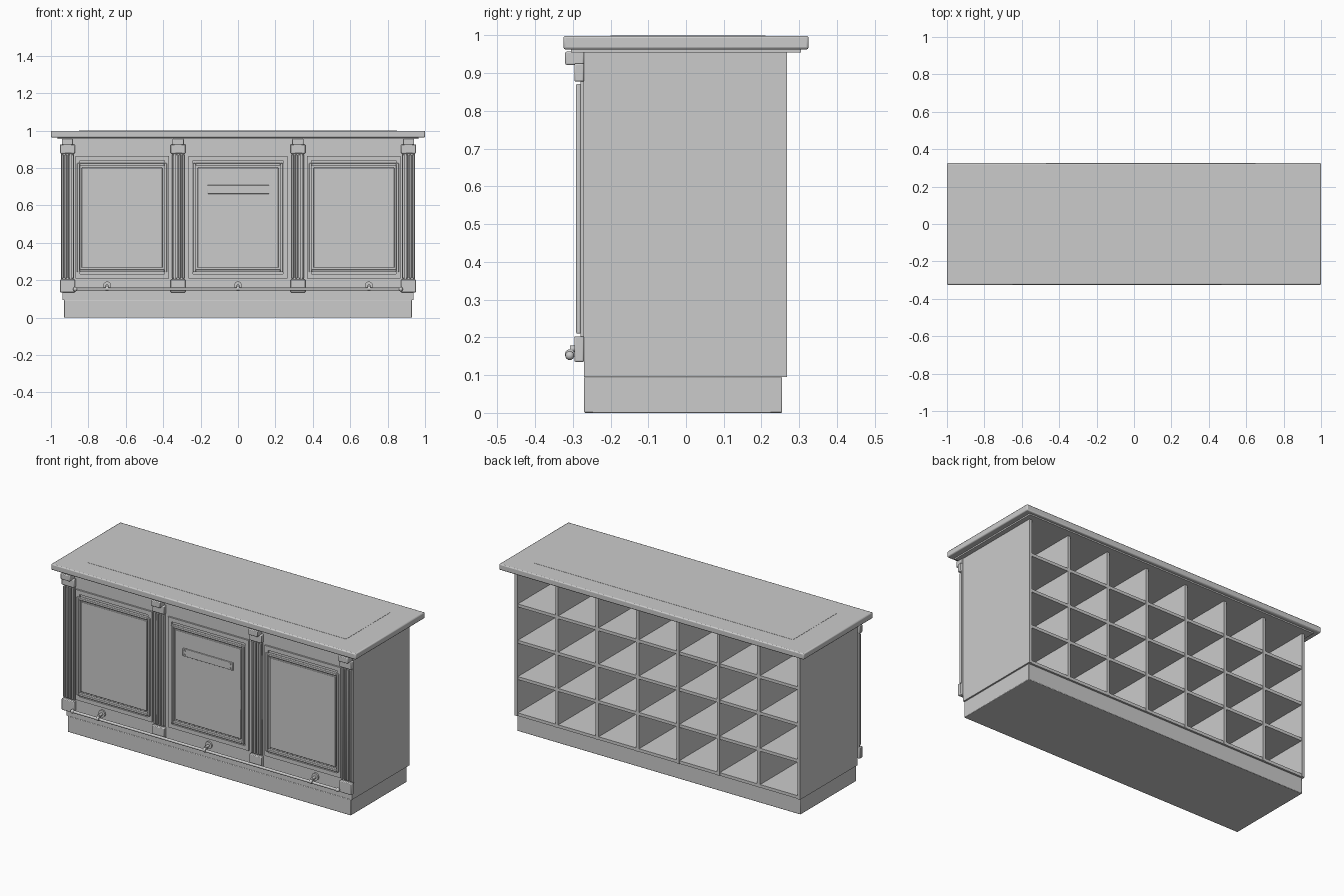
import bpy
import math

cube = bpy.data.objects.get("Cube")
if cube:
    bpy.data.objects.remove(cube, do_unlink=True)

grey = bpy.data.materials.new("painted_grey")
grey.use_nodes = True
grey.diffuse_color = (0.6, 0.6, 0.6, 1)
grey.node_tree.nodes["Principled BSDF"].inputs["Base Color"].default_value = (0.6, 0.6, 0.6, 1)


def box(name, x, y, z, bevel=0.0):
    """Box from (min, max) pairs, with optional rounded edges."""
    spans = (x, y, z)
    bpy.ops.mesh.primitive_cube_add(size=1, location=[(a + b) / 2 for a, b in spans])
    ob = bpy.context.object
    ob.name = name
    ob.scale = [b - a for a, b in spans]
    bpy.ops.object.transform_apply(location=False, rotation=False, scale=True)
    ob.data.materials.append(grey)
    if bevel:
        mod = ob.modifiers.new("Rounded", "BEVEL")
        mod.width = bevel
        mod.segments = 2
        bpy.ops.object.shade_smooth_by_angle()
    return ob


def rod(name, centre, radius, length, axis, sides=20):
    turn = {"x": (0, math.pi / 2, 0), "y": (math.pi / 2, 0, 0)}[axis]
    bpy.ops.mesh.primitive_cylinder_add(vertices=sides, radius=radius, depth=length,
                                        location=centre, rotation=turn)
    ob = bpy.context.object
    ob.name = name
    ob.data.materials.append(grey)
    bpy.ops.object.shade_smooth_by_angle()
    return ob


def frame(name, x, z, width, y, bevel=0.0):
    """Rectangular frame made of two stiles and two rails."""
    for side, span in (("left", (x[1] - width, x[1])), ("right", (x[0], x[0] + width))):
        box(f"{name}_{side}_stile", span, y, z, bevel)
    inner = (x[0] + width, x[1] - width)
    box(f"{name}_top_rail", inner, y, (z[1] - width, z[1]), bevel)
    box(f"{name}_bottom_rail", inner, y, (z[0], z[0] + width), bevel)


HALF = 0.937
FRONT, BACK = -0.27, 0.268
LOW, HIGH = 0.095, 0.957
T = 0.018

# Plinth and worktop
box("plinth", (-0.93, 0.93), (FRONT, 0.255), (0, LOW), 0.003)
box("worktop", (-1, 1), (-0.325, 0.325), (0.963, 0.999), 0.006)
box("worktop_moulding", (-0.965, 0.965), (-0.305, 0.305), (0.955, 0.964))
box("worktop_inlay", (-0.85, 0.85), (-0.2, 0.21), (0.998, 1.0))

# Carcass, open at the back
box("front_board", (-HALF, HALF), (FRONT, FRONT + T), (LOW, HIGH))
for name, s in (("left", 1), ("right", -1)):
    edge = sorted((s * HALF, s * (HALF - T)))
    box(f"{name}_side_board", edge, (FRONT + T, BACK), (LOW, HIGH))

# Pigeonhole shelving
columns, rows = 7, 4
pitch = (2 * HALF - T) / columns
for i in range(1, columns):
    x = -HALF + T / 2 + i * pitch
    box("shelf_divider", (x - T / 2, x + T / 2), (FRONT + T, BACK - 0.002), (LOW, HIGH))
for i in range(rows):
    z = LOW + i * (HIGH - LOW) / rows
    box("shelf", (-HALF + T, HALF - T), (FRONT + T, BACK - 0.004), (z, z + T))

# Fluted pilasters
for x in (-0.912, -0.32, 0.32, 0.912):
    box("pilaster_foot", (x - 0.04, x + 0.04), (-0.296, FRONT), (0.135, 0.203), 0.004)
    box("pilaster_back", (x - 0.034, x + 0.034), (-0.28, FRONT), (0.2, 0.88))
    for k in range(4):
        cx = x + (k - 1.5) * 0.018
        box("pilaster_rib", (cx - 0.006, cx + 0.006), (-0.291, -0.279), (0.21, 0.872), 0.003)
    box("pilaster_cap", (x - 0.04, x + 0.04), (-0.296, FRONT), (0.878, 0.926), 0.004)
    box("pilaster_corbel", (x - 0.03, x + 0.03), (-0.32, FRONT), (0.922, 0.957), 0.004)

# Front panels with frame, bead and raised field
for x in (-0.62, 0, 0.62):
    w = 0.25 if x else 0.265
    frame("panel_frame", (x - w, x + w), (0.21, 0.865), 0.024, (-0.28, FRONT))
    frame("panel_bead", (x - 0.24, x + 0.24), (0.243, 0.826), 0.014, (-0.288, FRONT), 0.003)
    box("panel_field", (x - 0.216, x + 0.216), (-0.281, FRONT), (0.267, 0.802), 0.003)

# Blank sign plate with corner studs
box("sign_plate", (-0.163, 0.167), (-0.287, -0.28), (0.662, 0.708), 0.002)
for x in (-0.148, 0.152):
    for z in (0.673, 0.697):
        rod("plate_stud", (x, -0.288, z), 0.004, 0.006, "y", 10)

# Foot rail on brackets
rod("foot_rail", (0, -0.308, 0.152), 0.008, 1.74, "x")
for x in (-0.87, 0.87):
    bpy.ops.mesh.primitive_uv_sphere_add(segments=16, ring_count=8, radius=0.012,
                                         location=(x, -0.308, 0.152))
    bpy.context.object.name = "rail_end"
    bpy.context.object.data.materials.append(grey)
    bpy.ops.object.shade_smooth()
for x in (-0.7, 0, 0.7):
    rod("bracket_flange", (x, -0.274, 0.172), 0.021, 0.01, "y")
    rod("bracket_arm", (x, -0.29, 0.17), 0.008, 0.036, "y")
    rod("bracket_collar", (x, -0.308, 0.155), 0.013, 0.016, "x")
